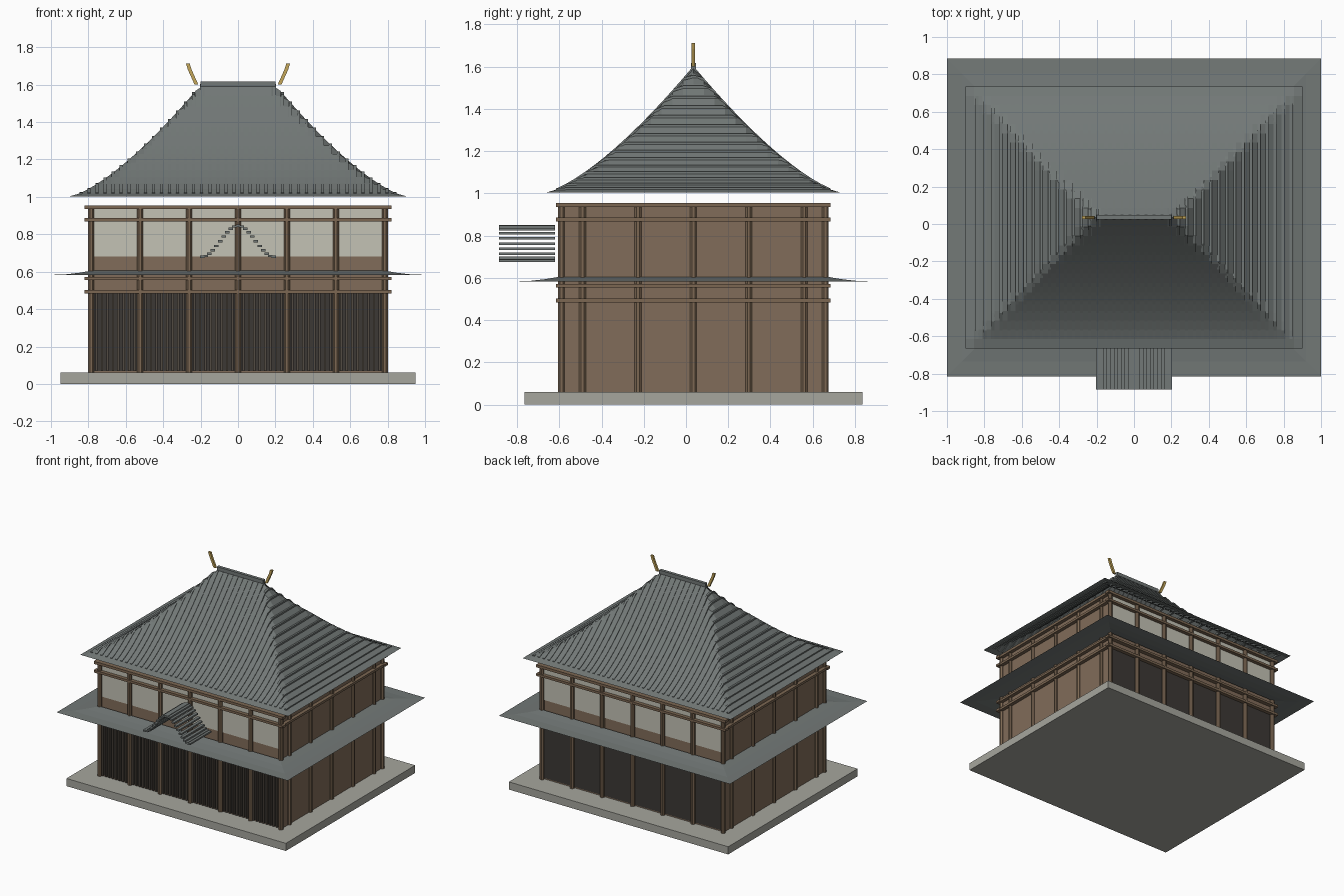
import bpy, bmesh, math
from mathutils import Vector, Matrix

if "Cube" in bpy.data.objects:
    bpy.data.objects.remove(bpy.data.objects["Cube"])

CY = 0.035  # building centre in y (porch gable sticks out in front)


def mat(name, col):
    m = bpy.data.materials.new(name)
    m.diffuse_color = (*col, 1)
    m.use_nodes = True
    m.node_tree.nodes["Principled BSDF"].inputs["Base Color"].default_value = m.diffuse_color
    return m


WOOD = mat("wood", (0.20, 0.135, 0.085))
PANEL = mat("wall_wood", (0.22, 0.15, 0.10))
CREAM = mat("plaster", (0.55, 0.54, 0.46))
DARK = mat("dark", (0.045, 0.04, 0.035))
SLAT = mat("lattice", (0.085, 0.07, 0.055))
TILE = mat("tile", (0.17, 0.19, 0.185))
STONE = mat("stone", (0.38, 0.38, 0.34))
GOLD = mat("gold", (0.55, 0.38, 0.10))


def finish(name, bm, m):
    me = bpy.data.meshes.new(name)
    bm.to_mesh(me)
    bm.free()
    me.materials.append(m)
    o = bpy.data.objects.new(name, me)
    bpy.context.collection.objects.link(o)
    return o


def boxes(name, m, items):
    """items: (x0, x1, y0, y1, z0, z1), y relative to the building centre"""
    bm = bmesh.new()
    for x0, x1, y0, y1, z0, z1 in items:
        c = Matrix.Translation(((x0 + x1) / 2, (y0 + y1) / 2 + CY, (z0 + z1) / 2))
        s = Matrix.Diagonal((x1 - x0, y1 - y0, z1 - z0, 1))
        bmesh.ops.create_cube(bm, size=1, matrix=c @ s)
    return finish(name, bm, m)


# stone base and timber core
boxes("stone_base", STONE, [(-.95, .95, -.80, .80, 0, .06)])
boxes("wall_core", PANEL, [(-.785, .785, -.615, .615, .06, .935)])

# columns
cols_x = [i * .785 / 3 for i in range(-3, 4)]
spots = [(x, s * .625) for x in cols_x for s in (-1, 1)]
spots += [(s * .785, y) for s in (-1, 1) for y in (-.525, -.262, 0, .262, .525)]
bm = bmesh.new()
for x, y in spots:
    bmesh.ops.create_cone(bm, cap_ends=True, segments=8, radius1=.017, radius2=.017, depth=.88,
                          matrix=Matrix.Translation((x, y + CY, .5)) @ Matrix.Rotation(math.pi / 8, 4, 'Z'))
finish("columns", bm, WOOD)

# tie beams running round the building
beams = []
for z0, z1 in ((.483, .502), (.555, .572), (.868, .886), (.935, .955)):
    for s in (-1, 1):
        beams.append((-.82, .82, s * .63 - .018, s * .63 + .018, z0, z1))
        beams.append((s * .795 - .018, s * .795 + .018, -.65, .65, z0, z1))
boxes("tie_beams", WOOD, beams)

# front and back bays: dark doors below, plaster above
dark, cream, bars = [], [], []
for a, b in zip(cols_x, cols_x[1:]):
    for s in (-1, 1):
        y0, y1 = sorted((s * .60, s * .62))
        dark.append((a + .015, b - .015, y0, y1, .07, .49))
        cream.append((a + .015, b - .015, y0, y1, .68, .935))
    for k in range(1, 9):
        x = a + (b - a) * k / 9
        bars.append((x - .006, x + .006, -.636, -.618, .07, .49))
boxes("dark_doors", DARK, dark)
boxes("plaster_panels", CREAM, cream)
boxes("front_lattice", SLAT, bars)


# upper hipped roof with concave slopes
def roof_z(x, y):
    d = max(0, min(.9 - abs(x), .7 - abs(y)))
    return 1.003 + .595 * (d / .7) ** 1.4


bm = bmesh.new()
NX, NY = 40, 28
grid = []
for i in range(NX + 1):
    x = -.9 + 1.8 * i / NX
    grid.append([bm.verts.new((x, y + CY, roof_z(x, y))) for y in (-.7 + 1.4 * j / NY for j in range(NY + 1))])
for i in range(NX):
    for j in range(NY):
        bm.faces.new((grid[i][j], grid[i + 1][j], grid[i + 1][j + 1], grid[i][j + 1]))
finish("upper_roof", bm, TILE)

# tile ribs draped front to back over the roof
bm = bmesh.new()
for k in range(40):
    x = -.84 + 1.68 * k / 39
    prev = None
    for j in range(29):
        y = -.65 + 1.3 * j / 28
        z = roof_z(x, y)
        ring = [bm.verts.new((x + dx, y + CY, z + dz))
                for dx, dz in ((-.008, -.008), (-.008, .005), (.008, .005), (.008, -.008))]
        if prev:
            for q in range(4):
                bm.faces.new((prev[q], ring[q], ring[(q + 1) % 4], prev[(q + 1) % 4]))
        else:
            bm.faces.new(ring)
        prev = ring
    bm.faces.new(prev[::-1])
bmesh.ops.recalc_face_normals(bm, faces=bm.faces)
finish("roof_ribs", bm, TILE)

# lower skirt roof
bm = bmesh.new()
rings = []
for d, z in ((0, .583), (.08, .586), (.15, .594), (.22, .606)):
    rings.append([bm.verts.new((sx * (1 - d), sy * (.85 - d) + CY, z))
                  for sx, sy in ((-1, -1), (1, -1), (1, 1), (-1, 1))])
for r0, r1 in zip(rings, rings[1:]):
    for q in range(4):
        bm.faces.new((r0[q], r0[(q + 1) % 4], r1[(q + 1) % 4], r1[q]))
finish("lower_roof", bm, TILE)

# curved porch gable of stepped slats
slats = []
for k in range(21):
    x = -.192 + .384 * k / 20
    z = .68 + .165 * (.5 + .5 * math.cos(math.pi * x / .192))
    slats.append((x - .012, x + .012, -.92, -.655, z - .006, z + .006))
boxes("porch_gable", TILE, slats)

# ridge and gilded ridge-end ornaments
boxes("ridge", TILE, [(-.2, .2, -.012, .012, 1.59, 1.618)])
for s, side in ((-1, "left"), (1, "right")):
    bm = bmesh.new()
    path = [(.222, 1.60), (.258, 1.68), (.268, 1.712)]
    prev = None
    for px, pz in path:
        ring = [bm.verts.new((s * (px + dx), CY + dy, pz))
                for dx, dy in ((-.01, -.008), (.01, -.008), (.01, .008), (-.01, .008))]
        if prev:
            for q in range(4):
                bm.faces.new((prev[q], prev[(q + 1) % 4], ring[(q + 1) % 4], ring[q]))
        else:
            bm.faces.new(ring[::-1])
        prev = ring
    bm.faces.new(prev)
    bmesh.ops.recalc_face_normals(bm, faces=bm.faces)
    finish("ridge_ornament_" + side, bm, GOLD)
